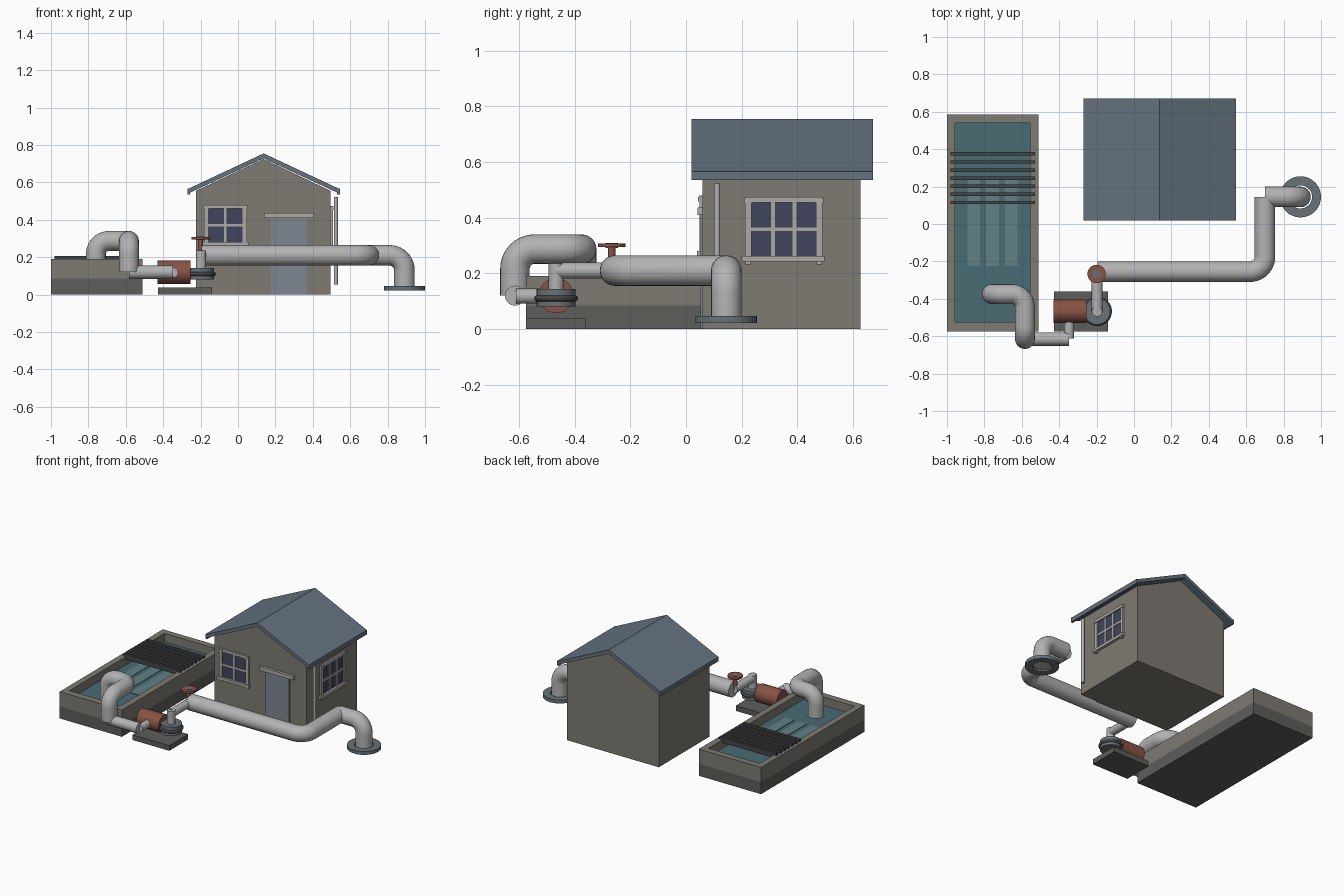
import bpy, bmesh, math
from mathutils import Vector

if "Cube" in bpy.data.objects:
    bpy.data.objects.remove(bpy.data.objects["Cube"])


def mat(name, r, g, b):
    m = bpy.data.materials.new(name)
    m.diffuse_color = (r, g, b, 1)
    m.use_nodes = True
    m.node_tree.nodes["Principled BSDF"].inputs["Base Color"].default_value = m.diffuse_color
    return m


WALL = mat("concrete", 0.21, 0.195, 0.17)
DARK = mat("dark_concrete", 0.11, 0.11, 0.105)
ROOF = mat("slate", 0.13, 0.17, 0.215)
TRIM = mat("trim", 0.42, 0.40, 0.37)
GLASS = mat("glass", 0.05, 0.06, 0.11)
DOOR = mat("door_paint", 0.21, 0.245, 0.29)
WATER = mat("water", 0.065, 0.15, 0.175)
RIPPLE = mat("ripple", 0.12, 0.22, 0.24)
IRON = mat("iron", 0.06, 0.06, 0.065)
STEEL = mat("steel", 0.14, 0.17, 0.19)
PIPE = mat("pipe_metal", 0.45, 0.45, 0.46)
RUST = mat("red_paint", 0.25, 0.085, 0.06)


def finish(name, bm, material, smooth=False):
    bmesh.ops.recalc_face_normals(bm, faces=bm.faces[:])
    me = bpy.data.meshes.new(name)
    bm.to_mesh(me)
    bm.free()
    ob = bpy.data.objects.new(name, me)
    bpy.context.collection.objects.link(ob)
    me.materials.append(material)
    if smooth:
        shade(ob)
    return ob


def shade(ob):
    bpy.ops.object.select_all(action='DESELECT')
    ob.select_set(True)
    bpy.context.view_layer.objects.active = ob
    bpy.ops.object.shade_smooth_by_angle(angle=math.radians(40))


def box(name, x, y, z, material):
    """Box from (min, max) ranges."""
    bm = bmesh.new()
    bmesh.ops.create_cube(bm, size=1)
    for v in bm.verts:
        v.co = [r[0] if c < 0 else r[1] for c, r in zip(v.co, (x, y, z))]
    return finish(name, bm, material)


def prism(name, profile, y0, y1, material):
    """Extrude an x-z profile along y."""
    bm = bmesh.new()
    f = bm.faces.new([bm.verts.new((x, y0, z)) for x, z in profile])
    new = bmesh.ops.extrude_face_region(bm, geom=[f])["geom"]
    bmesh.ops.translate(bm, vec=(0, y1 - y0, 0),
                        verts=[v for v in new if isinstance(v, bmesh.types.BMVert)])
    return finish(name, bm, material)


def lathe(name, profile, centre, material, steps=32):
    """Spin a closed r-z profile round a vertical axis."""
    bm = bmesh.new()
    vs = [bm.verts.new((r, 0, z)) for r, z in profile]
    es = [bm.edges.new((vs[i - 1], vs[i])) for i in range(len(vs))]
    bmesh.ops.spin(bm, geom=vs + es, axis=(0, 0, 1), cent=(0, 0, 0),
                   angle=math.tau, steps=steps)
    bmesh.ops.remove_doubles(bm, verts=bm.verts[:], dist=1e-5)
    bmesh.ops.translate(bm, vec=(*centre, 0), verts=bm.verts[:])
    return finish(name, bm, material, True)


def tube(name, path, radius, material=PIPE, bend=0.07):
    """Round pipe along a path with rounded corners."""
    p = [Vector(q) for q in path]
    pts = [p[0]]
    for a, b, c in zip(p, p[1:], p[2:]):
        u, w = (a - b).normalized(), (c - b).normalized()
        for i in range(11):
            t = i / 10 * math.pi / 2
            pts.append(b + bend * (u * (1 - math.sin(t)) + w * (1 - math.cos(t))))
    pts.append(p[-1])
    cu = bpy.data.curves.new(name, 'CURVE')
    cu.dimensions = '3D'
    cu.bevel_depth = radius
    cu.bevel_resolution = 10
    cu.use_fill_caps = True
    sp = cu.splines.new('POLY')
    sp.points.add(len(pts) - 1)
    for s, q in zip(sp.points, pts):
        s.co = (*q, 1)
    ob = bpy.data.objects.new(name, cu)
    bpy.context.collection.objects.link(ob)
    cu.materials.append(material)
    bpy.ops.object.select_all(action='DESELECT')
    ob.select_set(True)
    bpy.context.view_layer.objects.active = ob
    bpy.ops.object.convert(target='MESH')
    shade(bpy.context.object)


# Basin: floor slab, four walls, water, ripples and screen bars
box("basin_floor", (-1, -0.51), (-0.575, 0.585), (0, 0.085), DARK)
for n, x, y in (("left", (-1, -0.957), (-0.575, 0.585)),
                ("right", (-0.555, -0.51), (-0.575, 0.585)),
                ("front", (-0.957, -0.555), (-0.575, -0.525)),
                ("back", (-0.957, -0.555), (0.54, 0.585))):
    box("basin_wall_" + n, x, y, (0.085, 0.19), WALL)
box("water", (-0.957, -0.555), (-0.525, 0.54), (0.085, 0.13), WATER)
for i in range(3):
    x = -0.89 + i * 0.1
    box(f"water_ripple_{i}", (x, x + 0.067), (-0.225, 0.235), (0.13, 0.134), RIPPLE)
for i in range(7):
    y = 0.115 + i * 0.0433
    box(f"screen_bar_{i}", (-0.98, -0.53), (y - 0.009, y + 0.009), (0.17, 0.206), IRON)

# House walls and roof
XM, EAVE = 0.137, 0.405
prism("house_walls", [(-0.225, 0), (0.495, 0), (0.495, 0.555), (XM, 0.725),
                      (-0.225, 0.555)], 0.06, 0.627, WALL)
prism("roof", [(XM - EAVE, 0.565), (XM, 0.755), (XM + EAVE, 0.565),
               (XM + EAVE, 0.54), (XM, 0.728), (XM - EAVE, 0.54)], 0.02, 0.672, ROOF)
for n, s in (("left", -1), ("right", 1)):
    xs = sorted((XM + s * (EAVE - 0.012), XM + s * (EAVE + 0.003)))
    box("fascia_" + n, xs, (0.02, 0.672), (0.535, 0.566), ROOF)

# Door and lintel
box("door", (0.177, 0.365), (0.052, 0.07), (0, 0.41), DOOR)
box("door_lintel", (0.14, 0.405), (0.042, 0.07), (0.41, 0.437), TRIM)


def window(name, a0, a1, z0, z1, cols, place):
    """Framed window; place(a range, depth) gives the x and y ranges."""
    def part(n, a, z, d, m):
        x, y = place(a, d)
        box(f"{name}_{n}", x, y, z, m)
    part("glass", (a0, a1), (z0, z1), 0.004, GLASS)
    part("header", (a0 - 0.022, a1 + 0.022), (z1, z1 + 0.02), 0.014, TRIM)
    part("sill", (a0 - 0.036, a1 + 0.03), (z0 - 0.02, z0), 0.02, TRIM)
    for i, a in enumerate((a0 - 0.022, a1)):
        part(f"jamb_{i}", (a, a + 0.022), (z0, z1), 0.012, TRIM)
        part(f"corner_{i}", (a - 0.004, a + 0.026), (z1 - 0.002, z1 + 0.014), 0.016, TRIM)
        part(f"sill_foot_{i}", (a + 0.001, a + 0.021), (z0 - 0.03, z0 - 0.02), 0.014, TRIM)
    for i in range(1, cols):
        a = a0 + (a1 - a0) * i / cols
        part(f"mullion_{i}", (a - 0.007, a + 0.007), (z0, z1), 0.009, TRIM)
    zm = (z0 + z1) / 2
    part("crossbar", (a0, a1), (zm - 0.007, zm + 0.007), 0.009, TRIM)


window("front_window", -0.16, 0.025, 0.28, 0.46, 2, lambda a, d: (a, (0.06 - d, 0.065)))
window("side_window", 0.235, 0.468, 0.262, 0.455, 3, lambda a, d: ((0.49, 0.495 + d), a))

# Rain downpipe
tube("downpipe", [(0.523, 0.112, 0.055), (0.523, 0.112, 0.523)], 0.011)

# Suction pipework from the basin to the pump
tube("suction_pipe", [(-0.76, -0.375, 0.1), (-0.76, -0.375, 0.287), (-0.583, -0.375, 0.287),
                      (-0.583, -0.615, 0.287), (-0.583, -0.615, 0.12)], 0.053)
tube("suction_link", [(-0.583, -0.615, 0.12), (-0.347, -0.615, 0.12)], 0.036)
tube("pump_inlet", [(-0.347, -0.612, 0.118), (-0.347, -0.47, 0.118)], 0.027)

# Pump: pad, motor, casing with flange ring, outlet
box("pump_pad", (-0.427, -0.138), (-0.575, -0.362), (0, 0.037), DARK)
tube("pump_motor", [(-0.43, -0.467, 0.12), (-0.255, -0.467, 0.12)], 0.063, RUST)
PUMP = (-0.197, -0.467)
lathe("pump_casing", [(0, 0.08), (0.07, 0.08), (0.07, 0.143), (0, 0.143)], PUMP, STEEL)
lathe("pump_ring", [(0.068 + 0.011 * math.cos(t * math.tau / 10),
                     0.11 + 0.011 * math.sin(t * math.tau / 10)) for t in range(10)], PUMP, IRON)
tube("pump_outlet", [(*PUMP, 0.14), (*PUMP, 0.235)], 0.027)
tube("outlet_link", [(-0.197, -0.467, 0.21), (-0.197, -0.255, 0.21)], 0.029)

# Discharge pipework and end flange
tube("discharge_pipe", [(-0.195, -0.255, 0.21), (0.7, -0.255, 0.21), (0.7, 0.145, 0.21)],
     0.055, bend=0.08)
tube("discharge_end", [(0.7, 0.145, 0.21), (0.89, 0.145, 0.21), (0.89, 0.145, 0.03)],
     0.055, bend=0.08)
lathe("end_flange", [(0.062, 0.022), (0.11, 0.022), (0.11, 0.046), (0.062, 0.046)],
      (0.89, 0.145), STEEL)

# Valve stem and hand wheel
VALVE = (-0.2, -0.267)
tube("valve_stem", [(*VALVE, 0.21), (*VALVE, 0.3)], 0.014, RUST)
lathe("valve_wheel", [(0.02, 0.294), (0.049, 0.294), (0.049, 0.308), (0.02, 0.308)], VALVE, RUST)
lathe("valve_hub", [(0, 0.292), (0.022, 0.292), (0.022, 0.31), (0, 0.31)], VALVE, STEEL)
